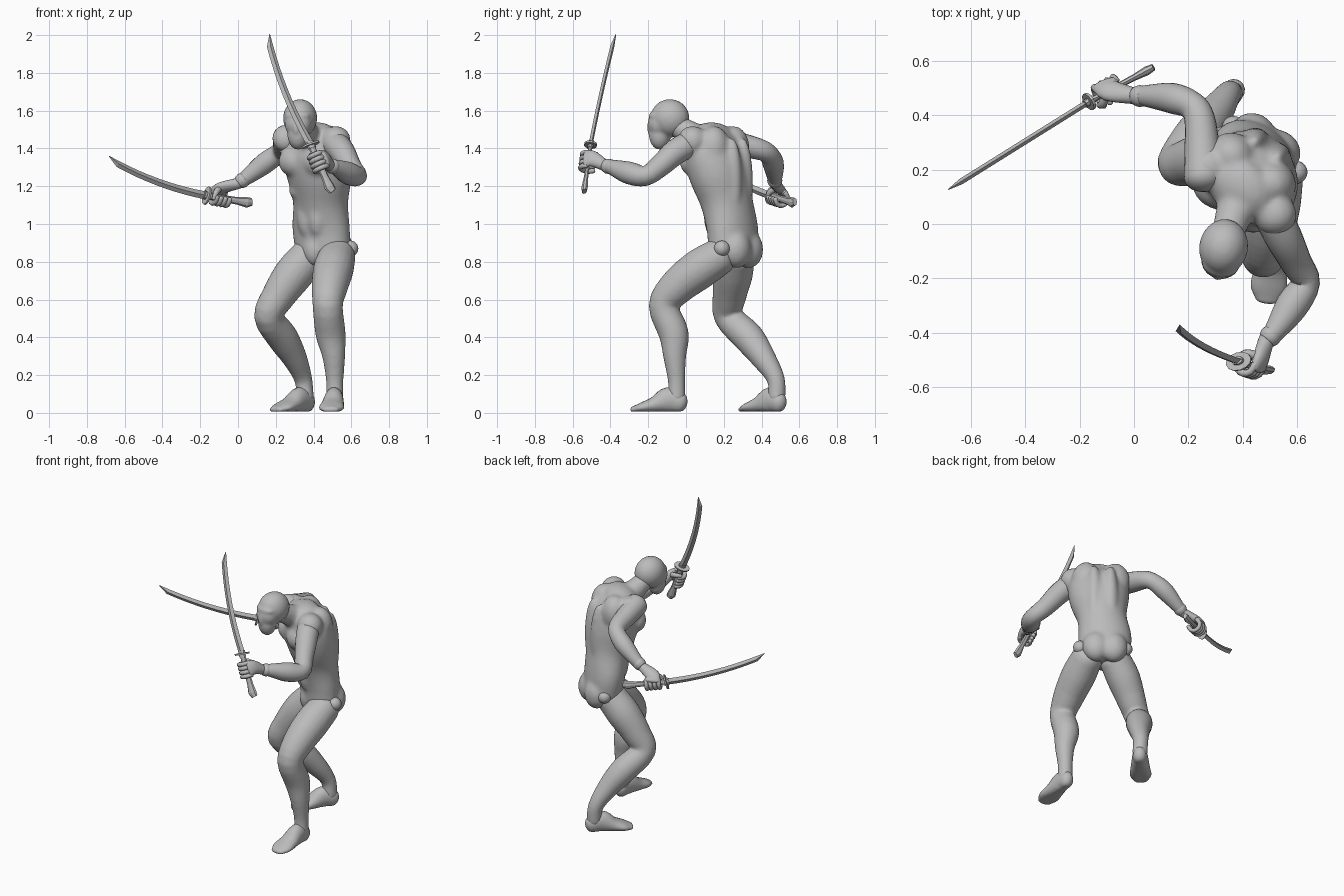
import bpy, bmesh, math
from mathutils import Vector, Matrix

if "Cube" in bpy.data.objects:
    bpy.data.objects.remove(bpy.data.objects["Cube"])

grey = bpy.data.materials.new("plain grey")
grey.use_nodes = True
grey.diffuse_color = (0.5, 0.5, 0.5, 1)
grey.node_tree.nodes["Principled BSDF"].inputs["Base Color"].default_value = (0.5, 0.5, 0.5, 1)

# The body is turned toward its right: LEFT and FRONT are its own axes
UP = Vector((0, 0, 1))
FRONT = Vector((-0.57, -0.82, 0)).normalized()
LEFT = FRONT.cross(UP) * -1


def spline(pts, steps):
    """Smooth path through points that carry position and two radii."""
    p = [Vector(q) for q in pts]
    p = [2 * p[0] - p[1]] + p + [2 * p[-1] - p[-2]]
    out = []
    for i in range(1, len(p) - 2):
        a, b, c, d = p[i - 1:i + 3]
        for k in range(steps):
            t = k / steps
            out.append(0.5 * (2 * b + (c - a) * t + (2 * a - 5 * b + 4 * c - d) * t * t
                              + (3 * b - a - 3 * c + d) * t ** 3))
    return out + [p[-2]]


def loft(bm, pts, ref=UP, sides=20, steps=4, cap=0.7):
    """Skin elliptical rings along a path; cap sets how far the ends bulge."""
    pts = [tuple(q) + (q[3],) if len(q) == 4 else tuple(q) for q in pts]
    path = spline(pts, steps)
    n, rings = len(path), []
    for i, q in enumerate(path):
        c = Vector(q[:3])
        t = (Vector(path[min(i + 1, n - 1)][:3]) - Vector(path[max(i - 1, 0)][:3])).normalized()
        u = (ref - t * ref.dot(t)).normalized()
        v = t.cross(u)
        a, b = q[3], q[4]
        spec = [(0, 1)]
        if cap and i in (0, n - 1):
            ext = [(cap * min(a, b) * math.sin(k), math.cos(k)) for k in (0, 0.4, 0.8, 1.15, 1.45)]
            spec = [(-e, s) for e, s in reversed(ext)] if i == 0 else ext
        for e, s in spec:
            ring = []
            for k in range(sides):
                w = math.tau * k / sides
                ring.append(bm.verts.new(c + t * e + (u * a * math.cos(w) + v * b * math.sin(w)) * s))
            rings.append(ring)
    for r0, r1 in zip(rings, rings[1:]):
        for k in range(sides):
            j = (k + 1) % sides
            bm.faces.new((r0[k], r0[j], r1[j], r1[k]))
    bm.faces.new(rings[0])
    bm.faces.new(rings[-1])


def blob(bm, centre, size, x=LEFT, y=FRONT):
    """Ellipsoid muscle, sized along x, y and their cross product."""
    rot = Matrix((x, y, x.cross(y))).transposed().to_4x4()
    m = Matrix.Translation(centre) @ rot @ Matrix.Diagonal((*size, 1))
    bmesh.ops.create_uvsphere(bm, u_segments=24, v_segments=14, radius=1, matrix=m)


def finish(name, bm, voxel=0, smooth=True, soften=6):
    bmesh.ops.recalc_face_normals(bm, faces=bm.faces)
    mesh = bpy.data.meshes.new(name)
    bm.to_mesh(mesh)
    bm.free()
    mesh.materials.append(grey)
    ob = bpy.data.objects.new(name, mesh)
    bpy.context.collection.objects.link(ob)
    if smooth:
        mesh.polygons.foreach_set("use_smooth", [True] * len(mesh.polygons))
    if voxel:
        m = ob.modifiers.new("merge", 'REMESH')
        m.mode, m.voxel_size, m.use_smooth_shade = 'VOXEL', voxel, True
        s = ob.modifiers.new("soften", 'SMOOTH')
        s.factor, s.iterations = 0.5, soften
    return ob


def at(x, y, z, side=0, front=0):
    return Vector((x, y, z)) + LEFT * side + FRONT * front


# Torso with chest, belly, back and seat muscles, and neck
bm = bmesh.new()
loft(bm, [(.45, .25, .87, .16, .118), (.44, .245, .98, .165, .12), (.437, .215, 1.12, .153, .132),
          (.43, .18, 1.26, .182, .153), (.41, .15, 1.38, .188, .148), (.385, .14, 1.46, .14, .105)],
     LEFT, 32)
loft(bm, [(.4, .11, 1.42, .09), (.365, .03, 1.475, .068), (.335, -.07, 1.53, .058)], LEFT)
for s in (-1, 1):
    blob(bm, at(.41, .16, 1.33, s * .075, .09), (.09, .07, .08))
    blob(bm, at(.455, .255, .865, s * .055, -.055), (.085, .075, .1))
    blob(bm, at(.4, .15, 1.4, s * .09, -.06), (.09, .085, .12))
    blob(bm, at(.43, .195, 1.22, s * .05, -.095), (.05, .055, .24))
    blob(bm, at(.395, .12, 1.44, s * .15), (.08, .08, .08))
    blob(bm, at(.435, .215, 1.17, s * .06, .09), (.07, .055, .04))
    blob(bm, at(.437, .23, 1.04, s * .035, .085), (.05, .045, .11))
blob(bm, at(.44, .24, .86, 0, .06), (.065, .06, .085))
finish("torso", bm, 0.01, soften=18)

# Hooded head, with the brow, nose and jaw showing through the mask
bm = bmesh.new()
LOOK = Vector((-.2, -1, 0)).normalized()
SIDE = LOOK.cross(UP)
HEAD = Vector((.328, -.09, 1.56))


def face(side, front, up):
    return HEAD + SIDE * side + LOOK * front + UP * up


blob(bm, face(0, -.005, 0), (.09, .104, .101), SIDE, LOOK)
blob(bm, face(0, .05, -.085), (.057, .058, .082), SIDE, LOOK)
blob(bm, face(0, .05, -.03), (.072, .063, .075), SIDE, LOOK)
blob(bm, face(0, .06, .012), (.07, .048, .028), SIDE, LOOK)
blob(bm, face(0, .095, -.05), (.02, .025, .045), SIDE, LOOK)
finish("head", bm, 0.008, soften=8)

# Arms
arms = {
    "left": [(.5, .05, 1.44, .07), (.55, -.05, 1.385, .068), (.595, -.14, 1.305, .058),
             (.63, -.215, 1.255, .053), (.58, -.3, 1.27, .06), (.52, -.39, 1.3, .041),
             (.485, -.43, 1.31, .031)],
    "right": [(.255, .17, 1.455, .072), (.25, .29, 1.42, .064), (.24, .39, 1.395, .056),
              (.21, .437, 1.37, .052), (.14, .462, 1.32, .056), (.05, .47, 1.25, .041),
              (.0, .47, 1.215, .031)],
}
for side, pts in arms.items():
    bm = bmesh.new()
    loft(bm, pts)
    finish(side + "_arm", bm)
    # Raised wrist cuff
    bm = bmesh.new()
    a, b = Vector(pts[-2][:3]), Vector(pts[-1][:3])
    loft(bm, [(*a.lerp(b, t), r) for t, r in ((.3, .038), (.6, .04), (.9, .035))], cap=.2)
    finish(side + "_cuff", bm)

# Legs
legs = {
    "left": [(.525, .18, .83, .098), (.505, .07, .76, .107), (.485, -.05, .665, .096),
             (.475, -.118, .565, .08), (.49, -.065, .42, .08), (.507, -.06, .3, .061),
             (.512, -.05, .17, .046), (.512, -.05, .08, .047)],
    "right": [(.375, .265, .83, .098), (.295, .25, .735, .104), (.215, .23, .62, .09),
              (.162, .225, .51, .077), (.235, .33, .4, .083), (.3, .41, .29, .066),
              (.345, .475, .18, .048), (.355, .48, .08, .047)],
}
for side, pts in legs.items():
    bm = bmesh.new()
    loft(bm, pts, LEFT)
    knee = Vector(pts[3][:3])
    blob(bm, knee + FRONT * .03 + UP * .01, (.05, .05, .06))
    finish(side + "_leg", bm, 0.01)

# Hip joint balls
for side, c in (("left", (.595, .19, .87)), ("right", (.365, .355, .87))):
    bm = bmesh.new()
    blob(bm, c, (.042, .042, .042))
    finish(side + "_hip_ball", bm)

# Feet: a wedge from heel to toe with a flat sole
for side, heel, toe in (("left", (.515, -.035, 0), (.49, -.275, 0)),
                        ("right", (.365, .49, 0), (.205, .31, 0))):
    bm = bmesh.new()
    h, t = Vector(heel), Vector(toe)
    loft(bm, [(*(h.lerp(t, k) + UP * high), high, wide) for k, high, wide in
              ((0, .055, .042), (.25, .068, .05), (.55, .043, .06), (.82, .028, .066), (1, .018, .045))],
         UP, cap=1)
    foot = finish(side + "_foot", bm)
    for v in foot.data.vertices:
        v.co.z = max(v.co.z, 0.008)


# Swords and the hands that grip them
def sword(side, tip, guard, end, edge, grip, wrist, hand):
    tip, guard, end, grip, wrist = (Vector(p) for p in (tip, guard, end, grip, wrist))
    d = (tip - guard).normalized()
    w = Vector(edge)
    w = (w - d * w.dot(d)).normalized()
    bm = bmesh.new()
    blade = []
    for k in range(11):
        t = k / 10
        width = .021 - .004 * t if k < 10 else .002
        off = .024 * 4 * t * (1 - t) - (.014 if k == 10 else 0)
        blade.append((*(guard.lerp(tip, t) + w * off), width, .011 if k < 10 else .002))
    loft(bm, blade, w, 4, 1, 0)
    finish(side + "_blade", bm, smooth=False)
    bm = bmesh.new()
    loft(bm, [(*(guard + d * s), .05, .034) for s in (-.005, .005)], w, 12, 1, 0)
    loft(bm, [(*(guard + d * s), .023, .015) for s in (-.02, .02)], w, 8, 1, 0)
    finish(side + "_guard", bm, smooth=False)
    # Handle flares to a slanted, flat end
    bm = bmesh.new()
    loft(bm, [(*(guard.lerp(end, t) - w * off), r, r * .6) for t, r, off in
              ((0, .019, 0), (.35, .018, 0), (.7, .02, 0), (.9, .028, 0), (1, .021, .008))], w, 8, 1, 0)
    finish(side + "_handle", bm, smooth=False)

    # Hand: palm beside the handle, four wrapped fingers and a thumb
    axis = (guard - end).normalized()
    r = wrist - grip
    r = (r - axis * r.dot(axis)).normalized()
    n = axis.cross(r) * hand

    def around(deg, rad, s):
        a = math.radians(deg)
        return grip + (r * math.cos(a) + n * math.sin(a)) * rad + axis * s

    bm = bmesh.new()
    loft(bm, [(*wrist, .03, .03), (*around(35, .05, 0), .044, .026),
              (*around(85, .038, 0), .05, .02)], axis, 16)
    for k in range(4):
        s = .038 - k * .026
        loft(bm, [(*around(deg, .037, s), .0135) for deg in range(70, 301, 46)], axis, 8, 2)
    loft(bm, [(*around(20, .045, .02), .018), (*around(-25, .036, .045), .015),
              (*around(-80, .032, .05), .012)], axis, 8, 3)
    finish(side + "_hand", bm)


sword("left", (.155, -.375, 2.0), (.385, -.505, 1.42), (.495, -.54, 1.17), (-.9, -.25, -.3),
      (.425, -.517, 1.33), (.485, -.43, 1.31), -1)
sword("right", (-.685, .125, 1.345), (-.165, .45, 1.15), (.07, .575, 1.11), (0, 0, -1),
      (-.095, .487, 1.14), (0, .47, 1.215), 1)
